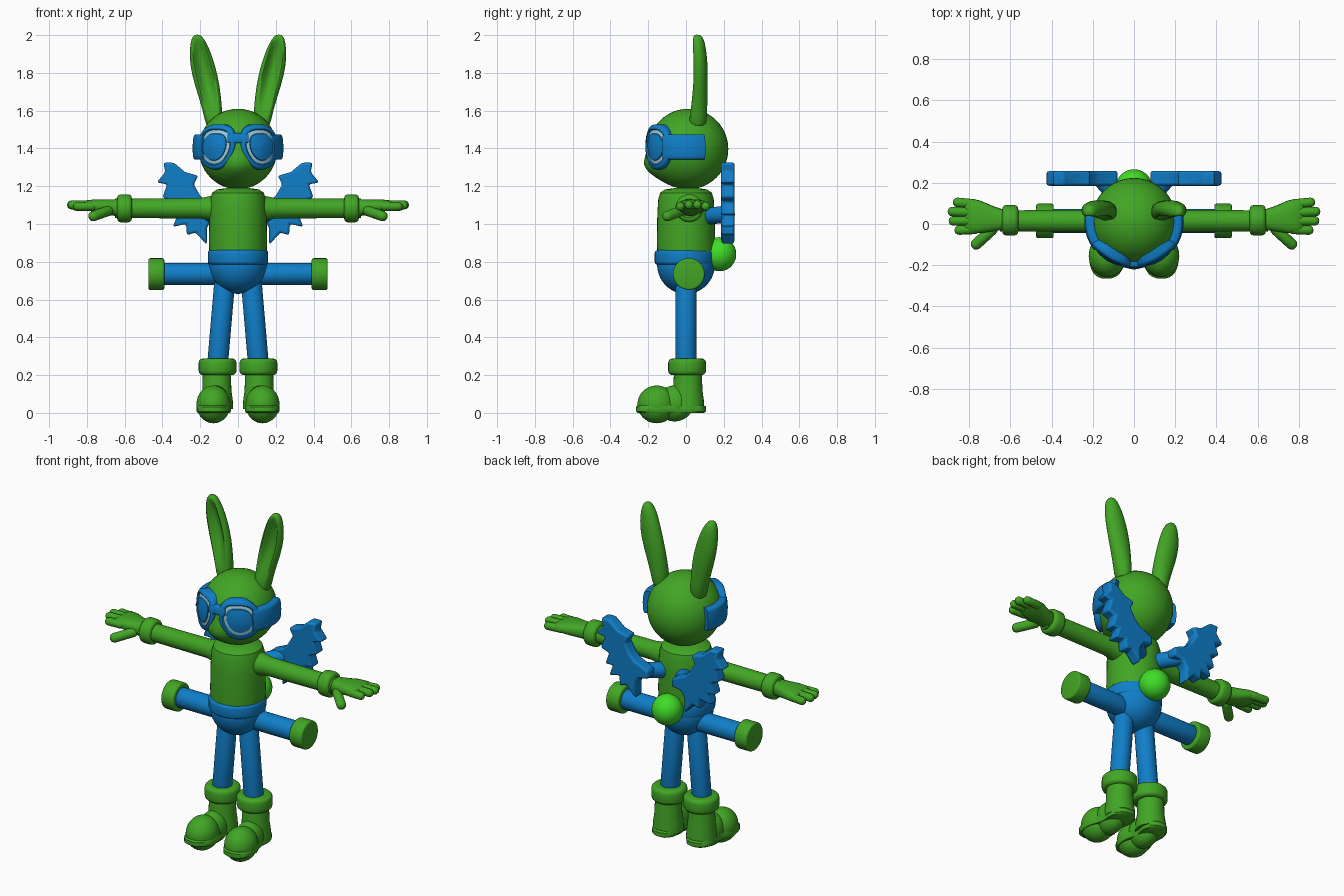
import bpy, bmesh
from math import sin, cos, pi, exp, radians, copysign
from mathutils import Vector

cube = bpy.data.objects.get("Cube")
if cube:
    bpy.data.objects.remove(cube)


def material(name, rgb):
    m = bpy.data.materials.new(name)
    m.use_nodes = True
    m.diffuse_color = (*rgb, 1)
    m.node_tree.nodes["Principled BSDF"].inputs["Base Color"].default_value = (*rgb, 1)
    return m


GREEN = material("leaf_green", (0.054, 0.38, 0.018))
BLUE = material("bright_blue", (0.005, 0.21, 0.58))
PALE = material("pale_blue", (0.33, 0.62, 0.74))
LIME = material("lime_green", (0.05, 0.72, 0.02))


def finish(name, bm, mats, angle=40):
    bmesh.ops.recalc_face_normals(bm, faces=bm.faces[:])
    me = bpy.data.meshes.new(name)
    bm.to_mesh(me)
    bm.free()
    for m in mats:
        me.materials.append(m)
    me.shade_smooth()
    me.set_sharp_from_angle(angle=radians(angle))
    ob = bpy.data.objects.new(name, me)
    bpy.context.scene.collection.objects.link(ob)
    return ob


def loft(name, rings, mats, band_mats=None, angle=40):
    """Skin closed rings of points, capping both ends."""
    bm = bmesh.new()
    vs = [[bm.verts.new(p) for p in ring] for ring in rings]
    n = len(vs[0])
    for k in range(len(vs) - 1):
        for i in range(n):
            j = (i + 1) % n
            f = bm.faces.new((vs[k][i], vs[k][j], vs[k + 1][j], vs[k + 1][i]))
            f.material_index = band_mats[k] if band_mats else 0
    bm.faces.new(vs[0])
    bm.faces.new(vs[-1])
    return finish(name, bm, mats, angle)


def lathe(name, p0, p1, profile, mat, n=32):
    """Turn (radius, distance) pairs around the axis from p0 to p1."""
    p0, p1 = Vector(p0), Vector(p1)
    q = (p1 - p0).to_track_quat('Z', 'Y')
    rings = [[p0 + q @ Vector((r * cos(2 * pi * i / n), r * sin(2 * pi * i / n), d))
              for i in range(n)] for r, d in profile]
    return loft(name, rings, [mat])


def rounded_rod(name, p0, p1, r, mat, edge=0.015):
    """Cylinder with softly rounded rims."""
    length = (Vector(p1) - Vector(p0)).length
    arc = [(r - edge + edge * sin(a), edge - edge * cos(a)) for a in (0, pi / 6, pi / 3, pi / 2)]
    return lathe(name, p0, p1, arc + [(a, length - b) for a, b in reversed(arc)], mat)


def ball(name, centre, radii, mat, warp=None):
    bm = bmesh.new()
    bmesh.ops.create_uvsphere(bm, u_segments=40, v_segments=24, radius=1)
    for v in bm.verts:
        v.co = Vector(c + r * k for c, r, k in zip(centre, radii, v.co))
        if warp:
            warp(v.co)
    return finish(name, bm, [mat])


def ellipse(n, power=1.0):
    for i in range(n):
        c, s = cos(2 * pi * i / n), sin(2 * pi * i / n)
        yield copysign(abs(c) ** power, c), copysign(abs(s) ** power, s)


# Head with a small muzzle
def muzzle(p):
    if p.y < 0:
        p.y -= 0.04 * exp(-((p.z - 1.3) / 0.07) ** 2 - (p.x / 0.09) ** 2)


ball("head", (0, 0.012, 1.397), (0.208, 0.212, 0.213), GREEN, muzzle)

# Torso, waistband, hips and tail
lathe("torso", (0, 0, 0.8), (0, 0, 1.2),
      [(0.15, 0), (0.154, 0.1), (0.152, 0.25), (0.147, 0.33), (0.137, 0.365),
       (0.11, 0.383), (0.06, 0.39)], GREEN, 40)
rounded_rod("waistband", (0, -0.006, 0.785), (0, -0.006, 0.862), 0.16, BLUE)
ball("hips", (0, 0, 0.785), (0.154, 0.153, 0.155), BLUE)
ball("tail", (0, 0.178, 0.84), (0.088, 0.088, 0.09), LIME)


# Goggle surface wraps around the face
def wrap(a, z, r):
    r += 0.012 * sin(a) ** 2 - 1.2 * (z - 1.4) ** 2
    return Vector((r * sin(a), 0.01 - r * cos(a), z))


def band(name, a0, a1, z, half, r0, r1):
    rings = []
    for k in range(17):
        a = a0 + (a1 - a0) * k / 16
        rings.append([wrap(a, z + half * u, (r0 + r1) / 2 + (r1 - r0) / 2 * v)
                      for u, v in ellipse(20, 0.35)])
    loft(name, rings, [BLUE])


band("goggle_bridge", -0.25, 0.25, 1.455, 0.026, 0.17, 0.226)

WING = [(.08, 1.08), (.17, 1.12), (.20, 1.15), (.235, 1.21), (.21, 1.255), (.28, 1.275),
        (.34, 1.325), (.395, 1.325), (.385, 1.275), (.43, 1.22), (.375, 1.21),
        (.40, 1.14), (.345, 1.12), (.37, 1.05), (.32, 1.05), (.345, .985), (.275, 1.0),
        (.27, .94), (.225, .955), (.165, .89), (.165, .98), (.14, 1.02), (.08, 1.03)]
# Ear stations: height, centre x, half width, centre y, half depth, dent
EAR = [(1.5, .125, .046, .058, .052, 0), (1.6, .133, .05, .06, .052, .015),
       (1.74, .164, .068, .07, .046, .05), (1.85, .19, .066, .07, .045, .05),
       (1.93, .204, .052, .064, .042, .038), (1.985, .214, .032, .06, .034, .008),
       (2.003, .216, .014, .058, .016, 0)]
PALM = [(.62, .02, .045, 1.085, .045), (.68, .025, .06, 1.088, .042),
        (.75, .035, .08, 1.095, .036), (.80, .04, .082, 1.1, .026), (.82, .04, .07, 1.1, .015)]

for s, side in ((1, "left"), (-1, "right")):
    # Ear, hollowed on the front
    rings = []
    for z, cx, w, cy, d, dent in EAR:
        rings.append([(s * (cx + w * c), cy + d * k +
                       (dent * max(0, 1 - (c / 0.7) ** 2) if k < 0 else 0), z)
                      for c, k in ellipse(32)])
    ear = loft(side + "_ear", rings, [GREEN], angle=80)
    ear.modifiers.new("Smooth", 'SUBSURF').levels = 1

    # Goggle rim, pale ring and lens as concentric bands
    rings = []
    for k, r in ((1, .14), (1, .213), (.97, .222), (.92, .226), (.8, .226), (.76, .222),
                 (.75, .217), (.6, .217), (.58, .222), (.35, .225), (.05, .226)):
        rings.append([wrap(s * (.62 + .56 * k * c),
                           1.408 + .12 * k * u + .035 * max(0, -c) ** 2 * k, r)
                      for c, u in ellipse(40, 0.9)])
    loft(side + "_goggle", rings, [BLUE, PALE], [0] * 6 + [1] + [0] * 3)
    band(side + "_strap", s * 0.95, s * 1.97, 1.408, 0.067, 0.18, 0.229)

    # Arm, cuff and hand
    lathe(side + "_arm", (s * .1, .015, 1.083), (s * .65, .015, 1.083),
          [(.072, 0), (.064, .05), (.054, .1), (.051, .55)], GREEN)
    rounded_rod(side + "_glove_cuff", (s * .562, .018, 1.083), (s * .64, .018, 1.083),
                .074, GREEN, .02)
    loft(side + "_palm", [[(s * x, y + w * c, z + h * k) for c, k in ellipse(24, 0.8)]
                          for x, y, w, z, h in PALM], [GREEN])
    for i, tip in enumerate((.872, .9, .905, .88)):
        y = -.025 + .04 * i
        z = 1.105 - .008 * abs(i - 1.5)
        rounded_rod("%s_finger_%d" % (side, i + 1), (s * .75, y, z),
                    (s * tip, y * 1.15 - .002, z), .023, GREEN, .022)
    rounded_rod(side + "_thumb", (s * .67, -.01, 1.075), (s * .785, -.115, 1.035),
                .027, GREEN, .026)

    # Hip tube with end cap
    rounded_rod(side + "_hip_tube", (s * .05, .015, .735), (s * .42, .015, .735), .058, BLUE)
    rounded_rod(side + "_tube_cap", (s * .39, .015, .735), (s * .475, .015, .735),
                .084, GREEN, .01)

    # Leg and boot
    rounded_rod(side + "_leg", (s * .07, 0, .7), (s * .113, 0, .2), .055, BLUE)
    rounded_rod(side + "_boot_cuff", (s * .108, .006, .2), (s * .108, .006, .288),
                .1, GREEN, .022)
    lathe(side + "_boot_shaft", (s * .112, .01, .02), (s * .112, .01, .25),
          [(.086, 0), (.084, .05), (.077, .1), (.073, .23)], GREEN)
    ball(side + "_boot_toe", (s * .13, -.155, .045), (.09, .102, .1), GREEN)
    ball(side + "_boot_instep", (s * .12, -.06, .05), (.076, .1, .095), GREEN)
    rings = []
    for z, grow in ((0, .94), (.008, 1), (.032, 1), (.04, .95)):
        ring = []
        for c, k in ellipse(40, 0.8):
            width = .09 + .012 * max(0, -c) - .022 * exp(-((c - .2) / .3) ** 2)
            ring.append((s * (.124 - .01 * c + width * k * grow), -.08 + .186 * c * grow, z))
        rings.append(ring)
    loft(side + "_boot_sole", rings, [GREEN])

    # Wing slab and the stub that joins it to the back
    bm = bmesh.new()
    face = bm.faces.new([bm.verts.new((s * x, .185, z)) for x, z in WING])
    top = bmesh.ops.extrude_face_region(bm, geom=[face])["geom"]
    for v in top:
        if isinstance(v, bmesh.types.BMVert):
            v.co.y += .073
    wing = finish(side + "_wing", bm, [BLUE])
    bevel = wing.modifiers.new("Rounded", 'BEVEL')
    bevel.width = .012
    bevel.segments = 2
    rounded_rod(side + "_wing_stub", (s * .06, .11, 1.04), (s * .17, .235, 1.055), .045, BLUE)
